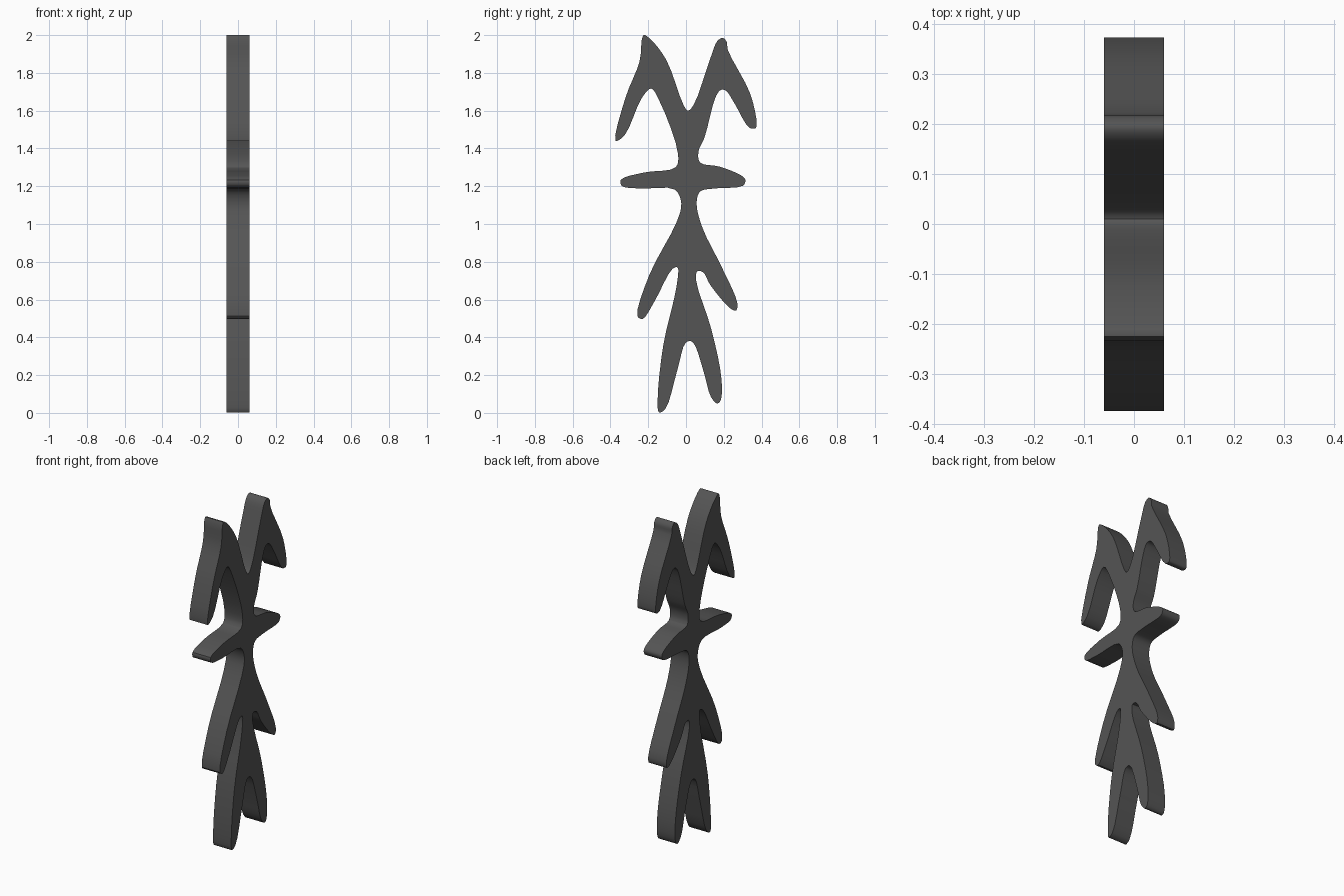
import bpy, bmesh
from mathutils import Vector

if "Cube" in bpy.data.objects:
    bpy.data.objects.remove(bpy.data.objects["Cube"])

HALF = 0.06      # half thickness along x
STEPS = 4        # curve samples per span

# Silhouette control points (y, z), clockwise from the upper left peak
outline = [
    # left peak, crown notch, right peak
    (-.225, 2.0), (-.19, 1.98), (-.105, 1.87), (-.013, 1.63), (.01, 1.6), (.04, 1.63),
    (.13, 1.88), (.167, 1.97), (.195, 1.985), (.215, 1.965),
    # right drooping tip and its inner notch
    (.222, 1.92), (.34, 1.69), (.374, 1.53), (.367, 1.507), (.335, 1.51),
    (.257, 1.638), (.212, 1.705), (.185, 1.71), (.158, 1.675), (.098, 1.458),
    # right arm
    (.066, 1.384), (.075, 1.325), (.177, 1.304), (.3, 1.252), (.315, 1.23), (.3, 1.202),
    (.15, 1.188), (.075, 1.172), (.056, 1.11),
    # right middle limb
    (.087, .98), (.19, .77), (.272, .58), (.265, .542), (.235, .553), (.13, .675),
    (.09, .745), (.06, .75), (.054, .7),
    # right foot, crotch, left foot
    (.135, .44), (.188, .177), (.183, .065), (.165, .05), (.132, .085), (.093, .22),
    (.034, .376), (0, .373), (-.045, .23), (-.11, .02), (-.143, .003), (-.15, .07),
    (-.12, .36),
    # left middle limb
    (-.05, .67), (-.045, .77), (-.072, .762), (-.167, .59), (-.23, .497), (-.257, .512),
    (-.193, .733), (-.05, 1.01),
    # left arm
    (-.025, 1.11), (-.06, 1.182), (-.246, 1.188), (-.34, 1.202), (-.345, 1.234),
    (-.22, 1.273), (-.055, 1.3), (-.042, 1.37),
    # left drooping tip
    (-.14, 1.65), (-.185, 1.717), (-.235, 1.665), (-.325, 1.47), (-.373, 1.44),
    (-.32, 1.67), (-.246, 1.86),
]


def smooth_loop(points, steps):
    """Closed centripetal Catmull-Rom curve through the points."""
    pts = [Vector(p) for p in points]
    n, out = len(pts), []
    for i in range(n):
        p = [pts[(i + k) % n] for k in (-1, 0, 1, 2)]
        t = [0.0]
        for a, b in zip(p, p[1:]):
            t.append(t[-1] + (b - a).length ** 0.5)
        for s in range(steps):
            u = t[1] + (t[2] - t[1]) * s / steps
            level = p
            # first two rounds span 1 and 2 knots, the last one blends the middle span
            a = [level[k].lerp(level[k + 1], (u - t[k]) / (t[k + 1] - t[k])) for k in range(3)]
            b = [a[k].lerp(a[k + 1], (u - t[k]) / (t[k + 2] - t[k])) for k in range(2)]
            out.append(b[0].lerp(b[1], (u - t[1]) / (t[2] - t[1])))
    return out


# Flat figure: fill the silhouette and extrude it through the thickness
bm = bmesh.new()
face = bm.faces.new([bm.verts.new((-HALF, p.x, p.y)) for p in smooth_loop(outline, STEPS)])
ext = bmesh.ops.extrude_face_region(bm, geom=[face], use_keep_orig=True)
moved = [g for g in ext["geom"] if isinstance(g, bmesh.types.BMVert)]
bmesh.ops.translate(bm, verts=moved, vec=(2 * HALF, 0, 0))
bmesh.ops.recalc_face_normals(bm, faces=bm.faces)
mesh = bpy.data.meshes.new("flat_figure")
bm.to_mesh(mesh)
bm.free()
figure = bpy.data.objects.new("flat_figure", mesh)
bpy.context.collection.objects.link(figure)

# Dark stone grey
stone = bpy.data.materials.new("dark_stone")
stone.diffuse_color = (0.09, 0.09, 0.09, 1)
stone.use_nodes = True
stone.node_tree.nodes["Principled BSDF"].inputs["Base Color"].default_value = stone.diffuse_color
mesh.materials.append(stone)

# Smooth rim, sharp edge to the flat faces
bpy.context.view_layer.objects.active = figure
figure.select_set(True)
bpy.ops.object.shade_smooth_by_angle()
